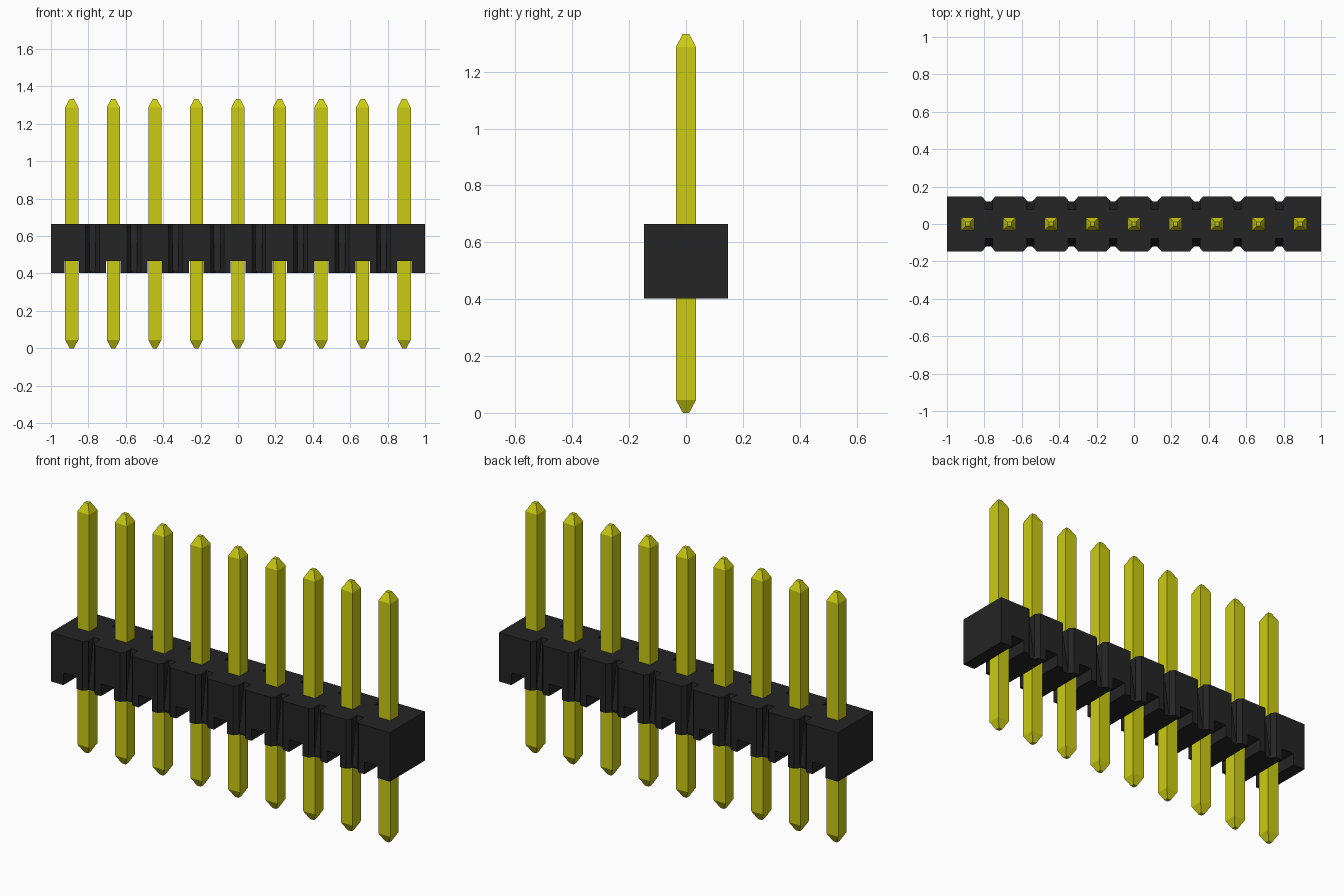
import bpy, bmesh

if "Cube" in bpy.data.objects:
    bpy.data.objects.remove(bpy.data.objects["Cube"])

COUNT = 9
PITCH = 2 / COUNT
HALF_Y = 0.148
BASE, TOP, HEIGHT = 0.403, 0.665, 1.333


def material(name, rgb):
    m = bpy.data.materials.new(name)
    m.use_nodes = True
    m.diffuse_color = (*rgb, 1)
    m.node_tree.nodes["Principled BSDF"].inputs["Base Color"].default_value = (*rgb, 1)
    return m


def loft(bm, rings):
    """Join equal-length rings of points into a closed solid."""
    loops = [[bm.verts.new(p) for p in ring] for ring in rings]
    n = len(loops[0])
    for a, b in zip(loops, loops[1:]):
        for i in range(n):
            j = (i + 1) % n
            bm.faces.new((a[i], a[j], b[j], b[i]))
    bm.faces.new(loops[0][::-1])
    bm.faces.new(loops[-1])


def rect(x0, x1, y0, y1, z):
    return [(x0, y0, z), (x1, y0, z), (x1, y1, z), (x0, y1, z)]


def make(name, bm, mat):
    bmesh.ops.recalc_face_normals(bm, faces=bm.faces)
    mesh = bpy.data.meshes.new(name)
    bm.to_mesh(mesh)
    bm.free()
    mesh.materials.append(mat)
    obj = bpy.data.objects.new(name, mesh)
    bpy.context.collection.objects.link(obj)
    return obj


black = material("black plastic", (0.018, 0.018, 0.018))
yellow = material("yellow metal", (0.6, 0.6, 0.006))

# Housing: bar outline with V notches between the pin positions
seams = [-1 + PITCH * i for i in range(1, COUNT)]
front = [(-1, -HALF_Y)]
for s in seams:
    front += [(s - 0.037, -HALF_Y), (s - 0.012, -0.12),
              (s + 0.012, -0.12), (s + 0.037, -HALF_Y)]
front.append((1, -HALF_Y))
outline = front + [(x, -y) for x, y in reversed(front)]
bm = bmesh.new()
loft(bm, [[(x, y, z) for x, y in outline] for z in (BASE, TOP)])
housing = make("housing", bm, black)

# Cutter: channels under each pin, and sloping slots behind the notches
centres = [-1 + PITCH * (i + 0.5) for i in range(COUNT)]
bm = bmesh.new()
for c in centres:
    loft(bm, [rect(c - 0.039, c + 0.039, -0.3, 0.3, z) for z in (0.3, 0.468)])
for s in seams:
    for side in (-1, 1):
        low, high = sorted((side * 0.119, side * 0.125))
        inner = sorted((side * 0.076, side * 0.125))
        loft(bm, [rect(s - 0.02, s + 0.02, low, high, BASE + 0.01),
                  rect(s - 0.02, s + 0.02, *inner, TOP + 0.01)])
cutter = make("channel_cutter", bm, black)
cutter.hide_render = True

cut = housing.modifiers.new("channels", 'BOOLEAN')
cut.operation = 'DIFFERENCE'
cut.solver = 'EXACT'
cut.object = cutter
bpy.context.view_layer.update()
graph = bpy.context.evaluated_depsgraph_get()
carved = bpy.data.meshes.new_from_object(housing.evaluated_get(graph))
housing.modifiers.clear()
housing.data = carved
bpy.data.objects.remove(cutter)

# Pins: square rods with blunt pyramid tips
for i, c in enumerate(centres):
    bm = bmesh.new()
    loft(bm, [rect(c - r, c + r, -r, r, z) for r, z in
              ((0.011, 0), (0.035, 0.045), (0.035, HEIGHT - 0.045), (0.011, HEIGHT))])
    make(f"pin_{i + 1}", bm, yellow)
